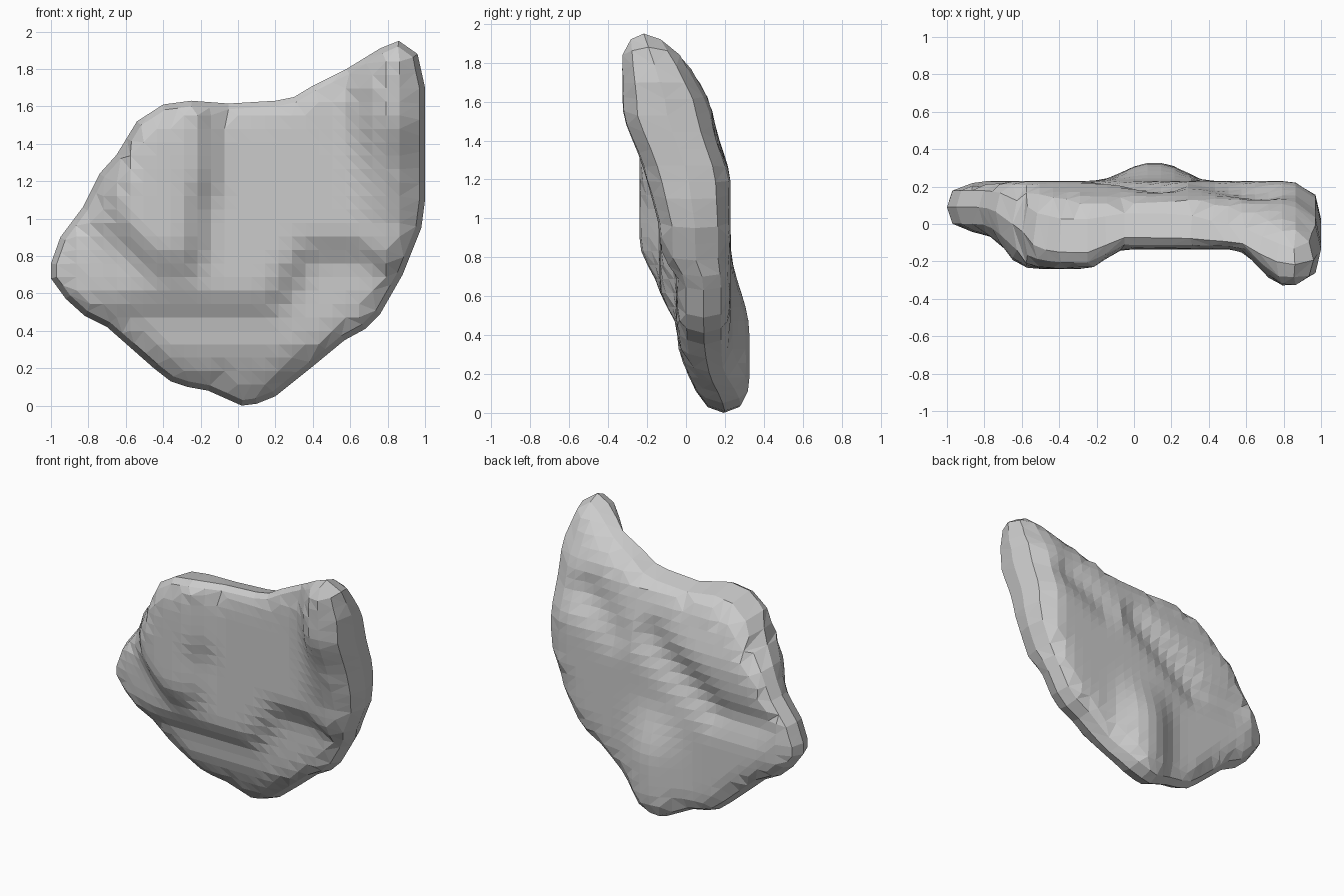
import bpy, bmesh, math
from mathutils import Vector
from mathutils.geometry import delaunay_2d_cdt

if "Cube" in bpy.data.objects:
    bpy.data.objects.remove(bpy.data.objects["Cube"])

# Front silhouette (x, z), counter-clockwise from the bottom tip
OUTLINE = [(0.02, 0), (0.1, 0.01), (0.2, 0.05), (0.4, 0.21), (0.57, 0.35), (0.68, 0.41), (0.76, 0.49),
           (0.88, 0.7), (0.98, 0.95), (1, 1.1), (1, 1.7), (0.96, 1.88), (0.86, 1.95), (0.76, 1.91),
           (0.58, 1.8), (0.4, 1.71), (0.3, 1.65), (0.2, 1.63), (-0.05, 1.615), (-0.25, 1.63),
           (-0.4, 1.61), (-0.54, 1.52), (-0.65, 1.34), (-0.74, 1.24), (-0.83, 1.06),
           (-0.95, 0.9), (-1, 0.76), (-1, 0.68), (-0.92, 0.57), (-0.82, 0.48), (-0.7, 0.42),
           (-0.45, 0.2), (-0.36, 0.13), (-0.27, 0.1), (-0.16, 0.08)]
STEP, ROUND, INSET = 0.09, 0.13, 0.03


def ramp(v, a, b):
    t = min(1, max(0, (v - a) / (b - a)))
    return t * t * (3 - 2 * t)


def lerp_table(v, table):
    for (a, ya), (b, yb) in zip(table, table[1:]):
        if v <= b:
            return ya + (yb - ya) * max(0, (v - a) / (b - a))
    return table[-1][1]


def segment_distance(p, a, b):
    t = min(1, max(0, (p - a).dot(b - a) / (b - a).length_squared))
    return (p - a.lerp(b, t)).length


def front(x, z):
    # Stepped lower slope, raised panel, left lump and right column
    y = lerp_table(z, [(0, 0.07), (0.1, 0.05), (0.2, 0.01), (0.32, -0.04), (0.48, -0.05)])
    foot = lerp_table(x, [(0.18, 0.46), (0.38, 0.76), (0.65, 0.76), (0.8, 0.66)])
    y -= 0.085 * ramp(z, foot, foot + 0.15) * ramp(x, -0.85, -0.55)
    edge = -0.2 + 0.06 * ramp(z, 1.05, 1.25)
    lump = ramp(x, -0.8, -0.58) * (1 - ramp(x, edge - 0.08, edge + 0.06))
    base = 0.62 + 0.2 * ramp(abs(x + 0.36), 0.05, 0.3)
    y -= 0.105 * lump * ramp(z, base, base + 0.24)
    column = ramp(x, 0.55, 0.8)
    y -= column * lerp_table(z, [(0.95, 0), (1.2, 0.07), (1.32, 0.11), (1.52, 0.2)])
    return y


# Shallow diagonal grooves on the back: start, end, depth
GROOVES = [((0.15, 1.25), (-0.38, 0.86), 0.07), ((-0.38, 0.86), (-0.75, 0.86), 0.045),
           ((0.7, 1.42), (0.42, 1.22), 0.045)]


def back(x, z):
    # Leaning upper back, rounded ridge near the base, grooves
    y = lerp_table(z, [(0, 0.23), (1.23, 0.23), (1.32, 0.2), (1.42, 0.165),
                       (1.6, 0.125), (1.8, 0.005), (1.95, -0.1)])
    y += 0.1 * ramp(x, -0.2, 0.08) * (1 - ramp(x, 0.14, 0.4)) * (1 - ramp(z, 0.42, 0.85))
    cut = max(d * (1 - ramp(segment_distance(Vector((x, z)), Vector(a), Vector(b)), 0.02, 0.16))
              for a, b, d in GROOVES)
    return y - cut


def rim_depth(x, z):
    # Rim sits midway, but nearer the front along the top edge
    f, b = front(x, z), back(x, z)
    return f + (b - f) * (0.5 - 0.25 * ramp(z, 1.4, 1.6) * (1 - ramp(x, 0.55, 0.8)))


# Evenly resampled rim
rim = []
for i, p in enumerate(OUTLINE):
    a, b = Vector(p), Vector(OUTLINE[(i + 1) % len(OUTLINE)])
    n = max(1, round((b - a).length / STEP))
    rim += [a.lerp(b, k / n) for k in range(n)]
N = len(rim)


def rim_distance(p):
    best, inside = 9, False
    for i in range(N):
        a, b = rim[i], rim[(i + 1) % N]
        best = min(best, segment_distance(p, a, b))
        if (a.y > p.y) != (b.y > p.y) and p.x < a.x + (p.y - a.y) * (b.x - a.x) / (b.y - a.y):
            inside = not inside
    return best if inside else -best


# Plan of points: rim, inset ring, interior grid
points = list(rim)
for i in range(N):
    d = (rim[(i + 1) % N] - rim[i - 1]).normalized()
    points.append(rim[i] + Vector((-d.y, d.x)) * INSET)
for i in range(-14, 15):
    for j in range(0, 28):
        p = Vector((i * 0.072, 0.04 + j * 0.072))
        if rim_distance(p) > 0.065:
            points.append(p)
edges = [(i, (i + 1) % N) for i in range(N)]
flat, _, tris, _, _, _ = delaunay_2d_cdt(points, edges, [], 1, 1e-5)

# Raise both sides from the rim to make the slab
bm = bmesh.new()
inner = []
for surface in (front, back):
    verts = []
    for p in flat:
        mid, dist = rim_depth(p.x, p.y), rim_distance(p)
        d = min(1, max(0, dist) / ROUND)
        bulge = math.sqrt(max(0, 1 - (1 - d) ** 2))
        v = bm.verts.new((p.x, mid + (surface(p.x, p.y) - mid) * bulge, p.y))
        verts.append(v)
        if dist > 0.1:
            inner.append(v)
    for t in tris:
        bm.faces.new([verts[k] for k in t])
# Worn, softened steps
bmesh.ops.smooth_vert(bm, verts=inner, factor=0.5, use_axis_y=True)
bmesh.ops.remove_doubles(bm, verts=bm.verts, dist=0.0005)
bmesh.ops.recalc_face_normals(bm, faces=bm.faces)
mesh = bpy.data.meshes.new("rock_slab")
bm.to_mesh(mesh)
bm.free()
bpy.context.collection.objects.link(bpy.data.objects.new("rock_slab", mesh))
